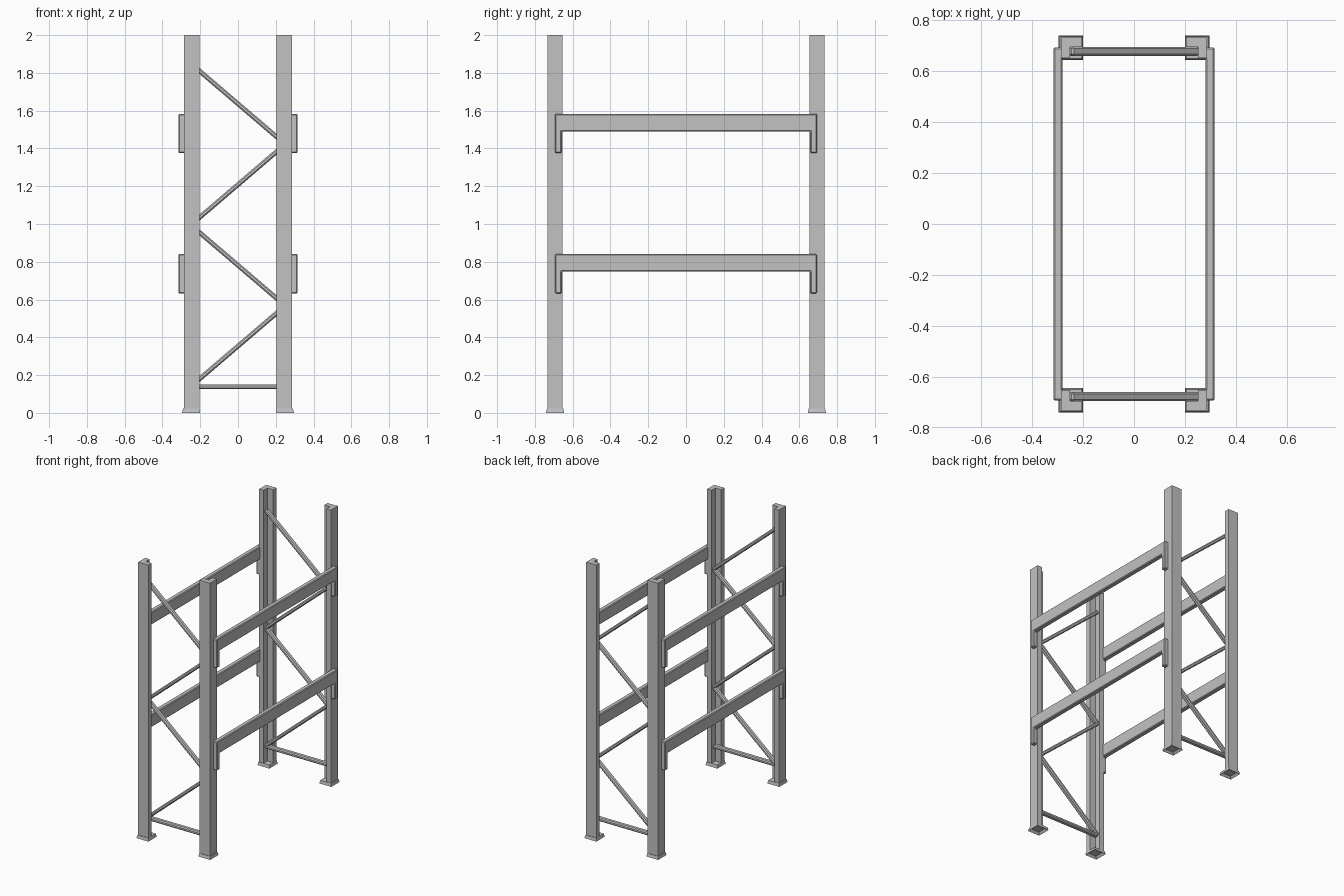
import bpy, bmesh
from mathutils import Vector, Matrix

cube = bpy.data.objects.get("Cube")
if cube:
    bpy.data.objects.remove(cube, do_unlink=True)

steel = bpy.data.materials.new("grey steel")
steel.use_nodes = True
GREY = (0.54, 0.54, 0.54, 1)
steel.diffuse_color = GREY
steel.node_tree.nodes["Principled BSDF"].inputs["Base Color"].default_value = GREY


def finish(name, bm, bevel=0):
    bmesh.ops.recalc_face_normals(bm, faces=bm.faces)
    mesh = bpy.data.meshes.new(name)
    bm.to_mesh(mesh)
    bm.free()
    mesh.materials.append(steel)
    obj = bpy.data.objects.new(name, mesh)
    bpy.context.collection.objects.link(obj)
    if bevel:
        mod = obj.modifiers.new("chamfer", 'BEVEL')
        mod.width = bevel
        mod.segments = 1
    return obj


def extrude(name, points, offset, bevel=0):
    """Extrude a closed outline along the offset vector."""
    bm = bmesh.new()
    face = bm.faces.new([bm.verts.new(p) for p in points])
    geom = bmesh.ops.extrude_face_region(bm, geom=[face])["geom"]
    verts = [g for g in geom if isinstance(g, bmesh.types.BMVert)]
    bmesh.ops.translate(bm, vec=offset, verts=verts)
    return finish(name, bm, bevel)


def bar(name, start, end, height, depth, bevel):
    """Chamfered bar between two points of one end frame."""
    start, end = Vector(start), Vector(end)
    along = end - start
    angle = Vector((1, 0, 0)).rotation_difference(along).to_matrix().to_4x4()
    bm = bmesh.new()
    bmesh.ops.create_cube(bm, size=1)
    size = Matrix.Diagonal((along.length, depth, height, 1))
    bm.transform(Matrix.Translation((start + end) / 2) @ angle @ size)
    return finish(name, bm, bevel)


def foot(name, x, y):
    """Tapered foot plate, hollowed from below."""
    bm = bmesh.new()
    bmesh.ops.create_cube(bm, size=1)
    bm.transform(Matrix.Translation((x, y, 0.011)) @ Matrix.Diagonal((0.096, 0.096, 0.022, 1)))
    for v in bm.verts:
        if v.co.z > 0.01:
            v.co.x += (x - v.co.x) * 0.1
            v.co.y += (y - v.co.y) * 0.1
    bm.faces.ensure_lookup_table()
    bottom = min(bm.faces, key=lambda f: f.calc_center_median().z)
    bmesh.ops.inset_region(bm, faces=[bottom], thickness=0.02)
    bmesh.ops.translate(bm, vec=(0, 0, 0.015), verts=bottom.verts)
    return finish(name, bm)


# Uprights with a notch facing the inside, on foot plates
L_SECTION = [(0.287, 0.733), (0.205, 0.733), (0.205, 0.696),
             (0.251, 0.696), (0.251, 0.653), (0.287, 0.653)]
for sy, end in ((-1, "front"), (1, "back")):
    for sx, side in ((-1, "right"), (1, "left")):
        outline = [(sx * x, sy * y, 0.02) for x, y in L_SECTION]
        extrude(f"{end}_{side}_upright", outline, (0, 0, 1.98))
        foot(f"{end}_{side}_foot", sx * 0.248, sy * 0.693)

# Zigzag bracing and a bottom tie in each end frame
for sy, end in ((-1, "front"), (1, "back")):
    y = sy * 0.678
    bar(f"{end}_tie", (-0.25, y, 0.138), (0.25, y, 0.138), 0.025, 0.035, 0.007)
    for i in range(4):
        sx = -1 if i % 2 == 0 else 1
        z = 0.14 + 0.4275 * i
        bar(f"{end}_brace_{i + 1}", (sx * 0.25, y, z), (-sx * 0.25, y, z + 0.4275),
            0.025, 0.035, 0.007)

# Shelf beams with hooks turned down at both ends
for top, level in ((0.84, "lower"), (1.583, "upper")):
    half = [(0.693, top), (0.693, top - 0.208), (0.659, top - 0.208), (0.659, top - 0.092)]
    shape = half + [(-y, z) for y, z in reversed(half)]
    for sx, side in ((-1, "right"), (1, "left")):
        outline = [(sx * 0.281, y, z) for y, z in shape]
        extrude(f"{level}_{side}_beam", outline, (sx * 0.035, 0, 0), 0.005)
